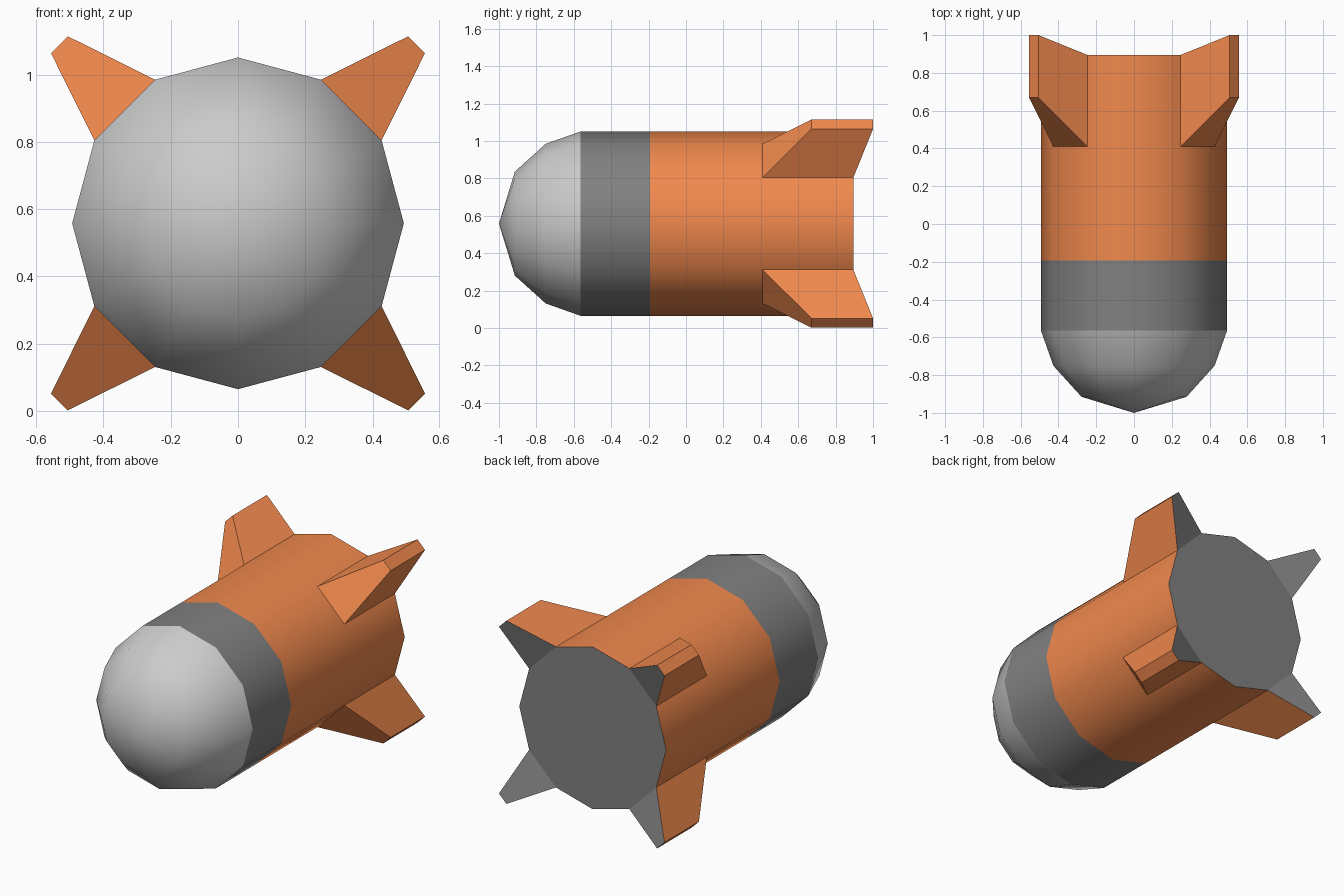
import bpy, bmesh, math
from mathutils import Matrix, Vector

if "Cube" in bpy.data.objects:
    bpy.data.objects.remove(bpy.data.objects["Cube"])

SIDES, R, CZ = 12, 0.493, 0.558


def material(name, rgb):
    m = bpy.data.materials.new(name)
    m.diffuse_color = (*rgb, 1)
    m.use_nodes = True
    m.node_tree.nodes["Principled BSDF"].inputs["Base Color"].default_value = m.diffuse_color
    return m


orange = material("orange_paint", (0.88, 0.25, 0.075))
dark = material("dark_grey", (0.22, 0.22, 0.22))
light = material("light_grey", (0.54, 0.54, 0.54))


def finish(name, bm, mats, smooth_angle=None):
    bmesh.ops.recalc_face_normals(bm, faces=bm.faces[:])
    me = bpy.data.meshes.new(name)
    bm.to_mesh(me)
    bm.free()
    for m in mats:
        me.materials.append(m)
    ob = bpy.data.objects.new(name, me)
    bpy.context.collection.objects.link(ob)
    ob.location.z = CZ
    if smooth_angle:
        bpy.ops.object.select_all(action='DESELECT')
        ob.select_set(True)
        bpy.context.view_layer.objects.active = ob
        bpy.ops.object.shade_smooth_by_angle(angle=math.radians(smooth_angle))
    return ob


def turned(name, profile, mats, cap=False):
    """Twelve-sided shape around the y axis from (y, radius) pairs; radius 0 is a point."""
    bm = bmesh.new()
    rings = []
    for y, r in profile:
        n = SIDES if r else 1
        rings.append([bm.verts.new((r * math.cos(math.tau * i / SIDES), y,
                                    r * math.sin(math.tau * i / SIDES))) for i in range(n)])
    for a, b in zip(rings, rings[1:]):
        for i in range(SIDES):
            j = (i + 1) % SIDES
            if len(a) == 1:
                bm.faces.new((a[0], b[i], b[j]))
            else:
                bm.faces.new((a[i], a[j], b[j], b[i]))
    if cap:
        bm.faces.new(rings[-1]).material_index = 1
    return finish(name, bm, mats, 45)


# Rounded nose, band and main casing with a flat grey tail
turned("nose", [(-1.0, 0), (-0.915, 0.278), (-0.75, 0.427), (-0.563, R)], [light])
turned("band", [(-0.563, R), (-0.193, R)], [dark])
turned("casing", [(-0.193, R), (0.895, R)], [orange, dark], cap=True)


# Four tapered fins, each rooted on one diagonal side of the casing
def fin(name, angle):
    bm = bmesh.new()
    c, s = R * math.cos(math.pi / 6), R * math.sin(math.pi / 6)
    turn = Matrix.Rotation(angle, 3, 'Y')

    def strip(u, w, y0, y1):
        return [bm.verts.new(turn @ Vector(p)) for p in
                ((u, y0, w), (w, y0, u), (w, y1, u), (u, y1, w))]

    root = strip(c, s, 0.41, 0.895)
    tip = strip(0.556, 0.506, 0.67, 1.0)
    for i in range(4):
        j = (i + 1) % 4
        f = bm.faces.new((root[i], root[j], tip[j], tip[i]))
        f.material_index = 1 if i == 2 else 0
    bm.faces.new(tip)
    bm.faces.new(root[::-1])
    finish(name, bm, [orange, dark])


for k, label in enumerate(("upper_right", "lower_right", "lower_left", "upper_left")):
    fin("fin_" + label, k * math.pi / 2)
